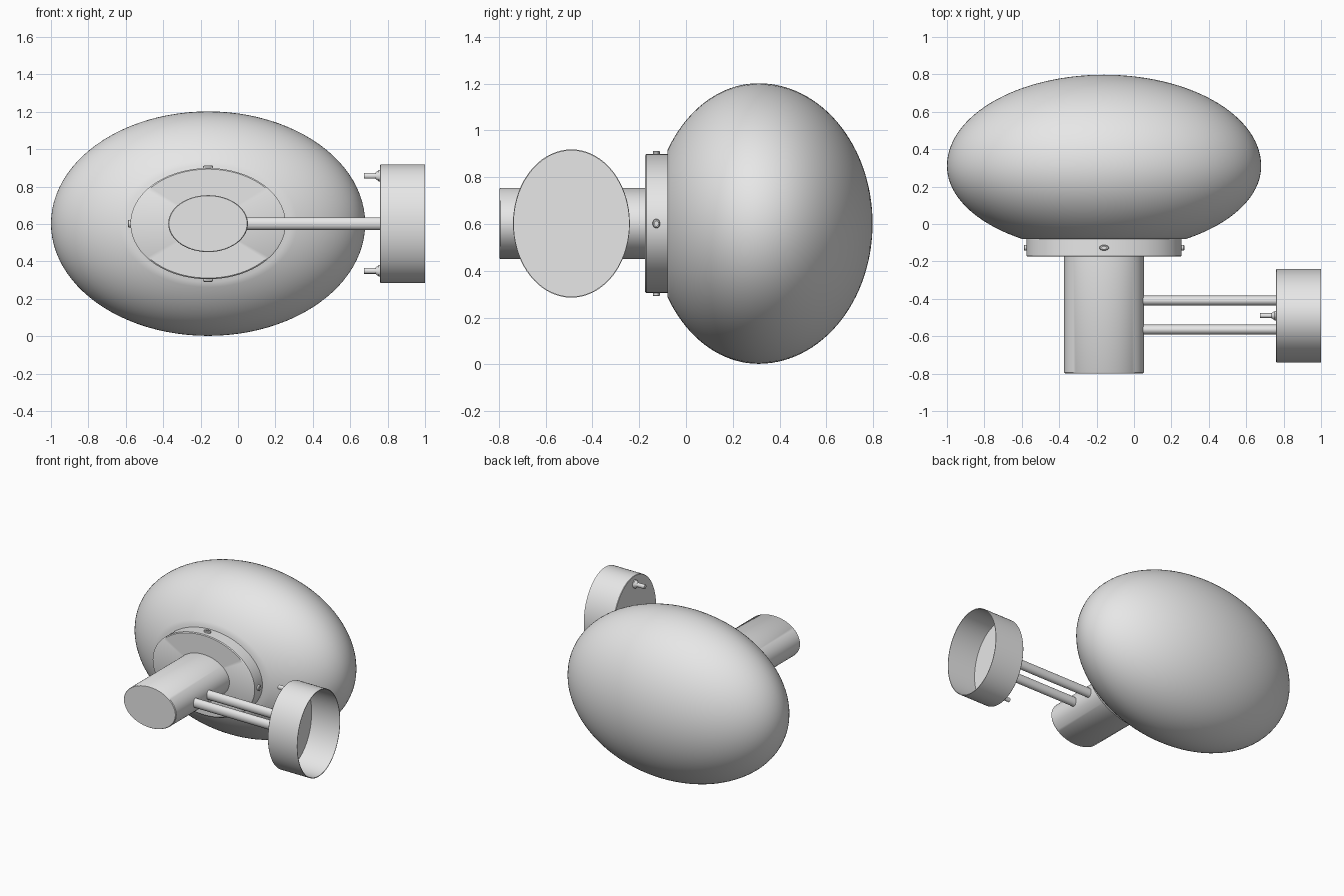
import bpy, bmesh, math
from mathutils import Vector

old = bpy.data.objects.get("Cube")
if old:
    bpy.data.objects.remove(old)

grey = bpy.data.materials.new("plain grey")
grey.use_nodes = True
COLOUR = (0.8, 0.8, 0.8, 1)
grey.diffuse_color = COLOUR
grey.node_tree.nodes["Principled BSDF"].inputs["Base Color"].default_value = COLOUR


def lathe(name, centre, axis, u, v, profile, sides=64):
    """Sweep (distance along axis, radius) points round an oval spanned by u and v."""
    centre, axis, u, v = map(Vector, (centre, axis, u, v))
    bm = bmesh.new()
    rings = []
    for along, radius in profile:
        ring = []
        for i in range(sides):
            a = math.tau * i / sides
            around = (u * math.cos(a) + v * math.sin(a)) * radius
            ring.append(bm.verts.new(centre + axis * along + around))
        rings.append(ring)
    for a, b in zip(rings, rings[1:]):
        for i in range(sides):
            j = (i + 1) % sides
            bm.faces.new((a[i], a[j], b[j], b[i]))
    bmesh.ops.remove_doubles(bm, verts=bm.verts, dist=1e-5)
    bmesh.ops.recalc_face_normals(bm, faces=bm.faces)
    mesh = bpy.data.meshes.new(name)
    bm.to_mesh(mesh)
    bm.free()
    mesh.materials.append(grey)
    obj = bpy.data.objects.new(name, mesh)
    bpy.context.collection.objects.link(obj)
    bpy.ops.object.select_all(action="DESELECT")
    obj.select_set(True)
    bpy.context.view_layer.objects.active = obj
    bpy.ops.object.shade_smooth_by_angle(angle=math.radians(35))
    return obj


X, Y, Z = Vector((1, 0, 0)), Vector((0, 1, 0)), Vector((0, 0, 1))
LAMP = Vector((-0.16, 0, 0.602))    # axis of shade, collar and stem
MOUNT = Vector((0, -0.49, 0.602))   # axis of the wall cup

# Glass shade: squashed globe, flatter towards the collar
globe = [(-0.08, 0)]
steps = 48
start = -math.asin(0.39 / 0.457)
for i in range(steps + 1):
    t = start + (math.pi / 2 - start) * i / steps
    depth = 0.457 if t < 0 else 0.488
    globe.append((0.31 + depth * math.sin(t), max(0, math.cos(t))))
lathe("glass_shade", LAMP, Y, X * 0.84, Z * 0.6, globe, 96)

# Collar holding the shade, with a softened edge
lathe("collar", LAMP, Y, X * 0.415, Z * 0.297,
      [(-0.175, 0), (-0.175, 0.98), (-0.17, 1), (-0.075, 1), (-0.075, 0)], 96)

# Four socket screws round the collar
socket = [(-0.02, 0), (-0.02, 1), (0.01, 1), (0.014, 0.8), (0.014, 0.5), (0.004, 0.5), (0.004, 0)]
screw_at = LAMP - Y * 0.127
for side, sign in (("left", 1), ("right", -1)):
    lathe("collar_screw_" + side, screw_at + X * 0.415 * sign, X * sign,
          Y * 0.016, Z * 0.02, socket, 20)
for side, sign in (("top", 1), ("bottom", -1)):
    lathe("collar_screw_" + side, screw_at + Z * 0.297 * sign, Z * sign,
          X * 0.026, Y * 0.015, socket, 20)

# Lamp holder stem
lathe("stem", LAMP, Y, X * 0.213, Z * 0.152,
      [(-0.798, 0), (-0.798, 0.98), (-0.793, 1), (-0.17, 1), (-0.17, 0)], 72)

# Twin arms from the stem to the wall cup
for name, y in (("front_arm", -0.565), ("back_arm", -0.41)):
    lathe(name, (0, y, 0.602), X, Y * 0.027, Z * 0.034,
          [(0.03, 0), (0.03, 1), (0.765, 1), (0.765, 0)], 24)

# Hollow wall cup, open at the wall side
lathe("wall_cup", MOUNT, X, Y * 0.25, Z * 0.317,
      [(0.76, 0), (0.76, 0.99), (0.763, 1), (1, 1), (1, 0.985), (0.77, 0.985), (0.77, 0)], 72)

# Fixing screws on the cup's face
for name, z in (("upper_fixing_screw", 0.256), ("lower_fixing_screw", -0.252)):
    lathe(name, MOUNT + Z * z, X, Y * 0.013, Z * 0.016,
          [(0.675, 0), (0.675, 1), (0.735, 1), (0.752, 1.9), (0.765, 1.9), (0.765, 0)], 20)
